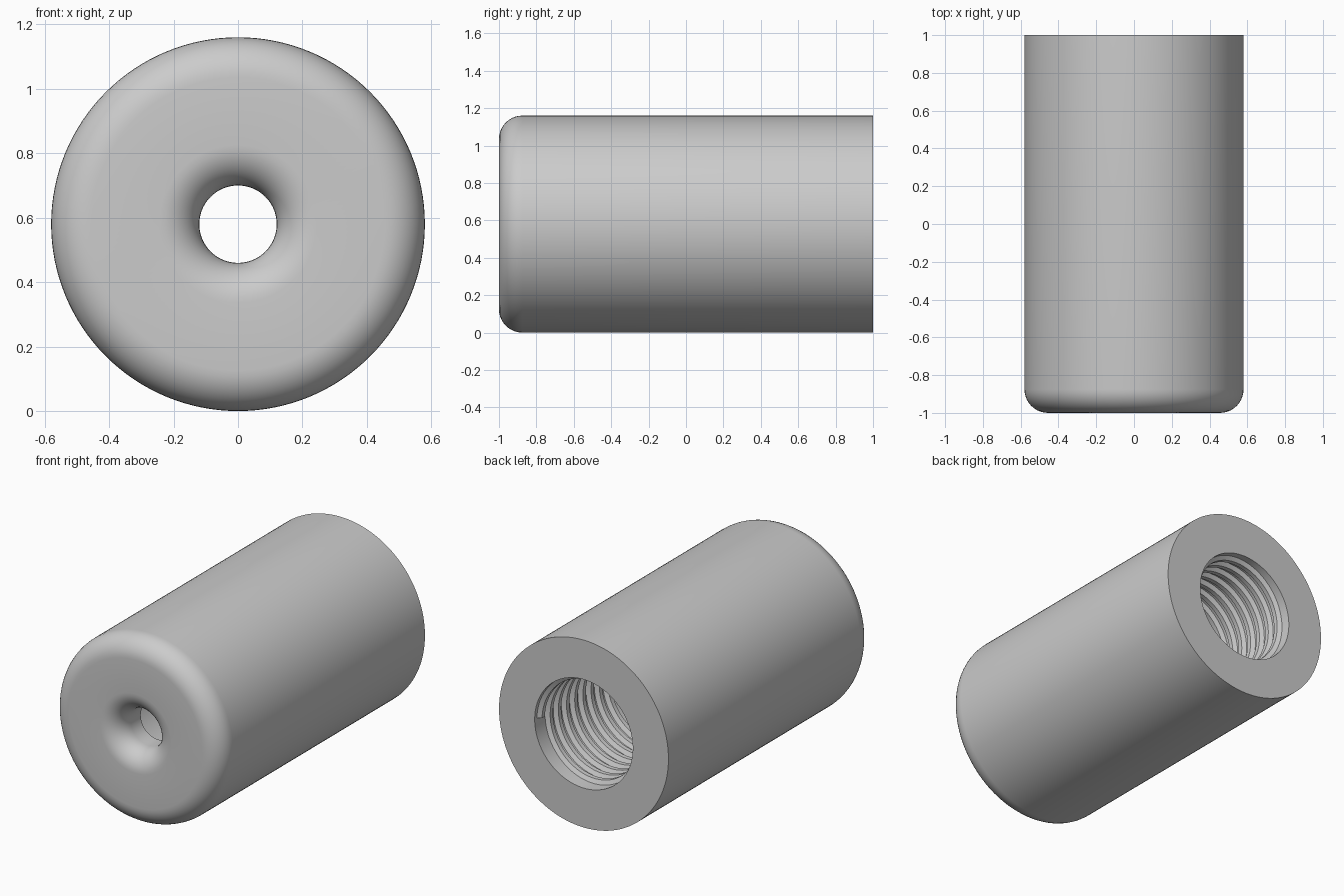
import bpy, math

cube = bpy.data.objects.get("Cube")
if cube:
    bpy.data.objects.remove(cube)

R, BORE, HOLE = 0.58, 0.336, 0.12     # outer, bore and small hole radii
FILLET, CAP = 0.125, 0.22             # edge rounding and front wall thickness

grey = bpy.data.materials.new("plain grey")
grey.use_nodes = True
grey.diffuse_color = (0.6, 0.6, 0.6, 1)
grey.node_tree.nodes["Principled BSDF"].inputs["Base Color"].default_value = (0.6, 0.6, 0.6, 1)


def arc(r, y, radius, start, end, steps=10):
    """Points (radius, y) along a quarter-round."""
    angles = [math.radians(start + (end - start) * i / steps) for i in range(steps + 1)]
    return [(r + radius * math.cos(a), y + radius * math.sin(a)) for a in angles]


def revolve(name, profile, steps, turns=1, pitch=0.0):
    """Sweep a closed (radius, y) profile around the y axis."""
    n = len(profile)
    mesh = bpy.data.meshes.new(name)
    mesh.from_pydata([(r, y, 0) for r, y in profile],
                     [(i, (i + 1) % n) for i in range(n)], [])
    mesh.materials.append(grey)
    ob = bpy.data.objects.new(name, mesh)
    bpy.context.collection.objects.link(ob)
    ob.location.z = R
    screw = ob.modifiers.new("sweep", 'SCREW')
    screw.axis = 'Y'
    screw.steps = screw.render_steps = steps
    screw.iterations = turns
    screw.screw_offset = pitch
    screw.use_merge_vertices = pitch == 0
    screw.use_normal_calculate = True
    bpy.ops.object.select_all(action='DESELECT')
    bpy.context.view_layer.objects.active = ob
    ob.select_set(True)
    bpy.ops.object.convert(target='MESH')
    # Make the faces point outward
    bpy.ops.object.mode_set(mode='EDIT')
    bpy.ops.mesh.select_all(action='SELECT')
    bpy.ops.mesh.normals_make_consistent(inside=False)
    bpy.ops.object.mode_set(mode='OBJECT')
    bpy.ops.object.shade_smooth_by_angle(angle=math.radians(30))
    return ob


# Sleeve: rounded front rim, flared small hole, open bore at the back
sleeve = [(R, 1)]
sleeve += arc(R - FILLET, -1 + FILLET, FILLET, 0, -90)
sleeve += arc(HOLE + FILLET, -1 + FILLET, FILLET, -90, -180)
sleeve += [(HOLE, -1 + CAP), (BORE, -1 + CAP), (BORE, 1)]
revolve("sleeve", sleeve, 128)

# Internal screw thread: a trapezoid ridge wound along the bore
PITCH, TURNS, DEPTH = 0.08, 8, 0.025
start = 0.95 - PITCH * TURNS
ridge = [(BORE + 0.004, start - 0.03), (BORE - DEPTH, start - 0.014),
         (BORE - DEPTH, start + 0.014), (BORE + 0.004, start + 0.03)]
revolve("screw_thread", ridge, 96, TURNS, PITCH)
